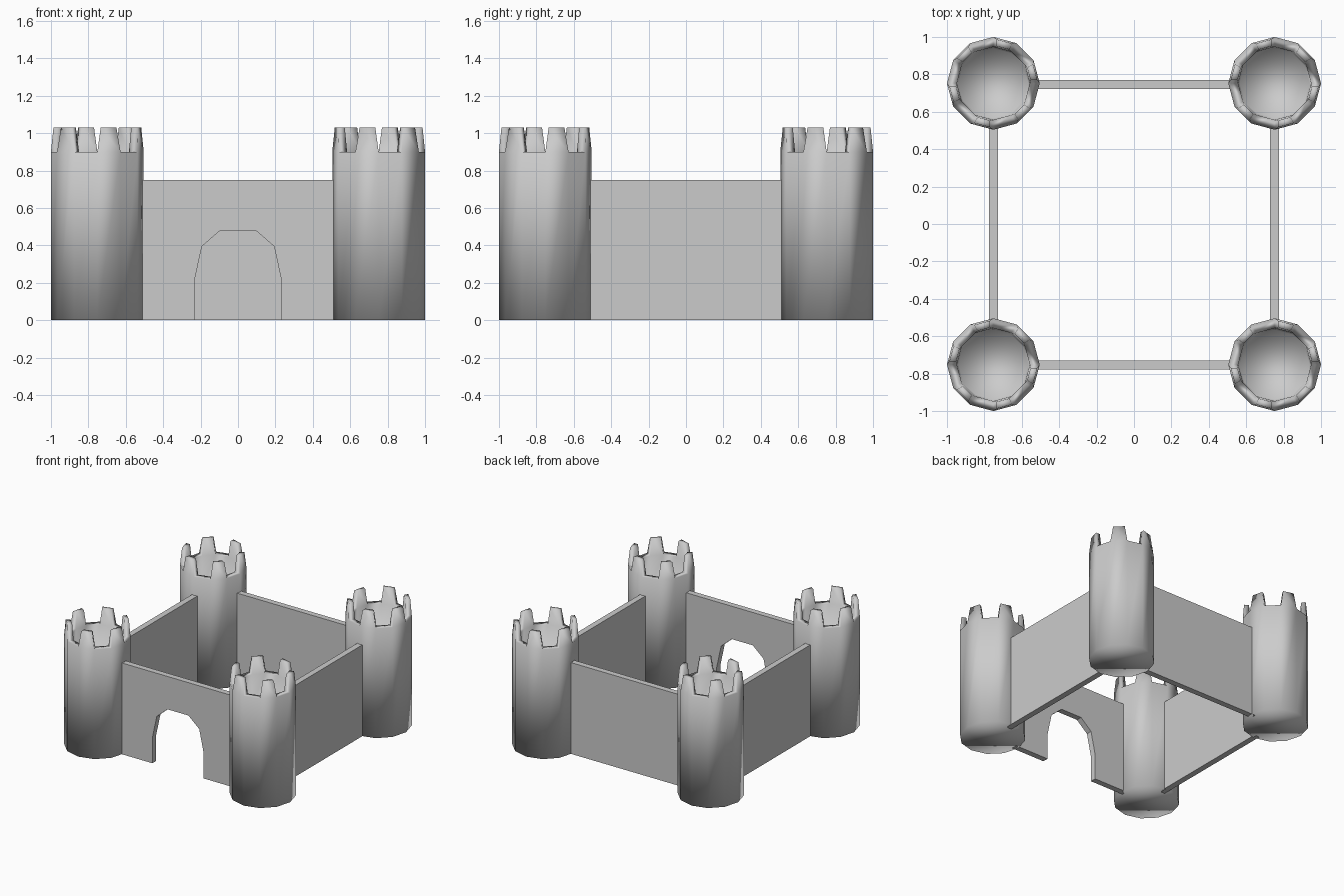
import bpy, bmesh
from math import sin, cos, radians, pi
from mathutils import Vector

if "Cube" in bpy.data.objects:
    bpy.data.objects.remove(bpy.data.objects["Cube"])

SIDES, R_OUT, R_IN = 12, 0.248, 0.195
Z_RIM, Z_TOP, Z_FLOOR = 0.90, 1.03, 0.65
C = 0.752          # tower centre distance from each axis


def finish(bm, name, loc=(0, 0, 0), smooth=False):
    bmesh.ops.recalc_face_normals(bm, faces=bm.faces)
    for f in bm.faces:
        f.smooth = smooth
    me = bpy.data.meshes.new(name)
    bm.to_mesh(me)
    bm.free()
    ob = bpy.data.objects.new(name, me)
    ob.location = loc
    bpy.context.collection.objects.link(ob)
    return ob


def tower(name, x, y, parity):
    bm = bmesh.new()

    def ring(r, z):
        return [bm.verts.new((r * cos(2 * pi * i / SIDES), r * sin(2 * pi * i / SIDES), z))
                for i in range(SIDES)]

    # outer shell, rim, hollow inside and floor
    rings = [ring(R_OUT, 0), ring(R_OUT, Z_RIM), ring(R_IN, Z_RIM), ring(R_IN - 0.008, Z_FLOOR)]
    bm.faces.new(rings[0])
    bm.faces.new(rings[-1])
    rim = []
    for k, (a, b) in enumerate(zip(rings, rings[1:])):
        for i in range(SIDES):
            j = (i + 1) % SIDES
            f = bm.faces.new((a[i], a[j], b[j], b[i]))
            if k == 1 and i % 2 == parity:
                rim.append(f)
    bmesh.ops.recalc_face_normals(bm, faces=bm.faces)

    # battlements: every other rim face raised and narrowed
    ext = bmesh.ops.extrude_discrete_faces(bm, faces=rim)
    for f in ext["faces"]:
        mid = f.calc_center_median()
        for v in f.verts:
            v.co = mid + (v.co - mid) * 0.68
            v.co.z = Z_TOP
    finish(bm, name, (x, y, 0), True)


def wall(name, pts, centre, axis):
    # profile in the upright plane, given thickness across it
    t = 0.024
    bm = bmesh.new()
    if axis == 'x':
        vs = [bm.verts.new((u, centre - t, z)) for u, z in pts]
        move = Vector((0, 2 * t, 0))
    else:
        vs = [bm.verts.new((centre - t, u, z)) for u, z in pts]
        move = Vector((2 * t, 0, 0))
    f = bm.faces.new(vs)
    ext = bmesh.ops.extrude_face_region(bm, geom=[f], use_keep_orig=True)
    bmesh.ops.translate(bm, vec=move,
                        verts=[g for g in ext["geom"] if isinstance(g, bmesh.types.BMVert)])
    finish(bm, name)


# four corner towers, battlements staggered between neighbours
tower("front_right_tower", C, -C, 0)
tower("back_left_tower", -C, C, 0)
tower("back_right_tower", C, C, 1)
tower("front_left_tower", -C, -C, 1)

# plain walls
H = 0.75
panel = [(-0.54, 0), (0.54, 0), (0.54, H), (-0.54, H)]
side = [(-0.565, 0), (0.54, 0), (0.54, H), (-0.565, H)]
wall("back_wall", panel, 0.745, 'x')
wall("left_wall", side, -0.75, 'y')
wall("right_wall", side, 0.75, 'y')

# front wall with faceted arch gateway
half_arch = [(0.233, 0), (0.233, 0.21), (0.193, 0.395), (0.095, 0.48)]
arch = [(-u, z) for u, z in half_arch] + half_arch[::-1]
gate = [(-0.54, 0)] + arch + [(0.54, 0), (0.54, H), (-0.54, H)]
wall("front_gate_wall", gate, -0.755, 'x')
